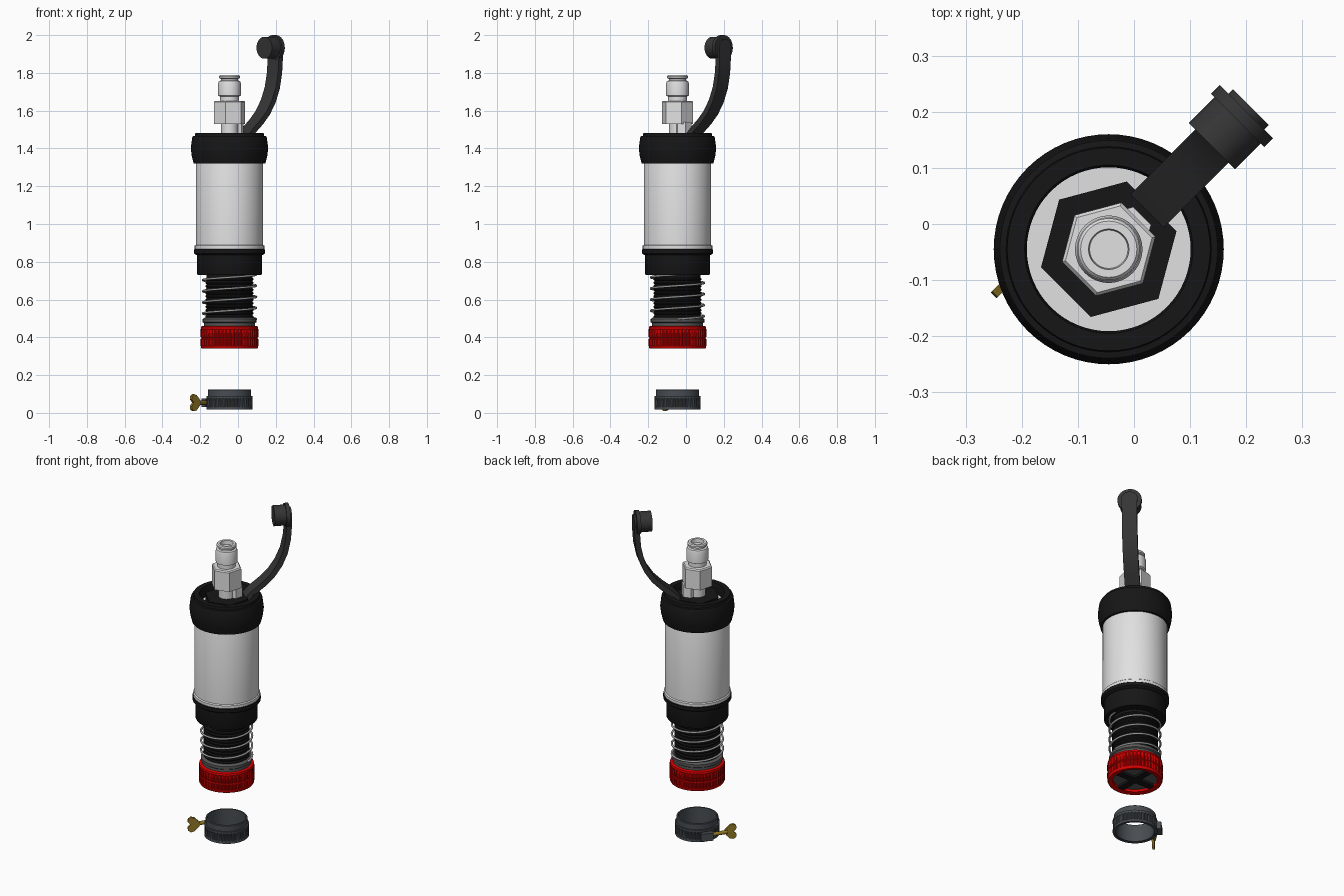
import bpy, bmesh, math
from mathutils import Vector, Matrix

if "Cube" in bpy.data.objects:
    bpy.data.objects.remove(bpy.data.objects["Cube"])

AXIS = Vector((-0.045, -0.045, 0))
OUT = Vector((1, 1, 0)).normalized()      # direction the strap leans
SIDE = Vector((-1, 1, 0)).normalized()    # across the strap
UP = Vector((0, 0, 1))


def material(name, r, g, b):
    m = bpy.data.materials.new(name)
    m.use_nodes = True
    m.diffuse_color = (r, g, b, 1)
    m.node_tree.nodes["Principled BSDF"].inputs["Base Color"].default_value = (r, g, b, 1)
    return m


BLACK = material("black rubber", 0.008, 0.008, 0.008)
STRAP = material("charcoal strap", 0.035, 0.035, 0.035)
WHITE = material("pale metal", 0.75, 0.75, 0.75)
RED = material("red", 0.7, 0.0, 0.0)
STEEL = material("spring steel", 0.35, 0.36, 0.35)
GREY = material("dark grey", 0.1, 0.1, 0.1)
SLATE = material("slate", 0.065, 0.075, 0.085)
BRASS = material("brass", 0.3, 0.2, 0.02)


def finish(name, bm, mat, angle=35, loc=AXIS):
    bmesh.ops.recalc_face_normals(bm, faces=bm.faces)
    me = bpy.data.meshes.new(name)
    bm.to_mesh(me)
    bm.free()
    for p in me.polygons:
        p.use_smooth = True
    me.set_sharp_from_angle(angle=math.radians(angle))
    me.materials.append(mat)
    ob = bpy.data.objects.new(name, me)
    ob.location = loc
    bpy.context.scene.collection.objects.link(ob)
    return ob


def lathe(name, profile, mat, sides=64, ring=False, phase=0, flute=None):
    """Turn (radius, z) points; ring closes the profile, flute = (z low, z high, depth) adds ribs."""
    bm = bmesh.new()
    loops = []
    for r, z in profile:
        loop = []
        for i in range(sides):
            a = math.tau * i / sides + phase
            rr = r
            if flute and flute[0] <= z <= flute[1] and i % 4 > 1:
                rr -= flute[2]
            loop.append(bm.verts.new((rr * math.cos(a), rr * math.sin(a), z)))
        loops.append(loop)
    pairs = list(zip(loops, loops[1:]))
    if ring:
        pairs.append((loops[-1], loops[0]))
    else:
        bm.faces.new(loops[0])
        bm.faces.new(loops[-1])
    for lo, hi in pairs:
        for i in range(sides):
            j = (i + 1) % sides
            bm.faces.new((lo[i], lo[j], hi[j], hi[i]))
    return finish(name, bm, mat)


def rod(name, start, end, radius, mat, sides=32):
    bm = bmesh.new()
    d = end - start
    m = Matrix.Translation((start + end) / 2) @ d.to_track_quat("Z", "Y").to_matrix().to_4x4()
    bmesh.ops.create_cone(bm, cap_ends=True, segments=sides, radius1=radius, radius2=radius,
                          depth=d.length, matrix=m)
    return finish(name, bm, mat)


def box(name, centre, size, axes, mat):
    bm = bmesh.new()
    m = Matrix([a * s for a, s in zip(axes, size)]).transposed().to_4x4()
    bmesh.ops.create_cube(bm, size=1, matrix=Matrix.Translation(centre) @ m)
    return finish(name, bm, mat)


# Main canister and its collars
lathe("canister_body", [(0.184, 0.86), (0.184, 0.885), (0.178, 0.89), (0.178, 1.34), (0.15, 1.42)], WHITE)
lathe("upper_collar", [(0.17, 1.32), (0.19, 1.32), (0.2, 1.36), (0.205, 1.4), (0.198, 1.455),
                       (0.194, 1.465), (0.183, 1.467), (0.181, 1.483), (0.15, 1.483),
                       (0.146, 1.47), (0.146, 1.36)], BLACK, ring=True)
lathe("lower_collar", [(0.168, 0.73), (0.171, 0.735), (0.171, 0.835), (0.183, 0.84),
                       (0.188, 0.845), (0.188, 0.865), (0.18, 0.872)], BLACK)

# Threaded inner tube
thread = [(0.125, 0.46)]
for k in range(12):
    z = 0.5 + k * 0.018
    thread += [(0.121, z), (0.127, z + 0.006), (0.127, z + 0.011), (0.121, z + 0.017)]
lathe("inner_tube", thread + [(0.121, 0.74)], BLACK)
lathe("spring_seat", [(0.135, 0.45), (0.135, 0.475), (0.142, 0.48), (0.142, 0.497), (0.13, 0.505)], GREY)

# Coil spring
curve = bpy.data.curves.new("spring", "CURVE")
curve.dimensions = "3D"
curve.bevel_depth = 0.006
curve.bevel_resolution = 2
curve.use_fill_caps = True
turns, steps = 4, 40
spline = curve.splines.new("POLY")
spline.points.add(turns * steps)
for i, p in enumerate(spline.points):
    a = math.tau * i / steps
    p.co = (0.141 * math.cos(a), 0.141 * math.sin(a), 0.497 + 0.235 * i / (turns * steps), 1)
spline.use_smooth = True
curve.materials.append(STEEL)
spring = bpy.data.objects.new("spring", curve)
spring.location = AXIS
bpy.context.scene.collection.objects.link(spring)

# Ribbed red end ring with a crossed grille underneath
lathe("end_ring", [(0.122, 0.345), (0.148, 0.34), (0.152, 0.348), (0.152, 0.355), (0.153, 0.357),
                   (0.153, 0.39), (0.148, 0.394), (0.148, 0.398), (0.153, 0.402), (0.153, 0.44),
                   (0.152, 0.445), (0.15, 0.456), (0.142, 0.46), (0.122, 0.46)],
      RED, sides=192, ring=True, flute=(0.356, 0.441, 0.005))
lathe("grille_plate", [(0.125, 0.36), (0.125, 0.45)], GREY)
for n, (a, b) in enumerate(((OUT, SIDE), (SIDE, -OUT))):
    turn = Matrix.Rotation(math.radians(45), 3, "Z")
    box(f"grille_bar_{n + 1}", Vector((0, 0, 0.354)), (0.245, 0.04, 0.016), (turn @ a, turn @ b, UP), BLACK)

# Top hex base and hose fitting
PHASE = math.radians(15)
lathe("hex_base", [(0.125, 1.4), (0.125, 1.468)], BLACK, sides=6, phase=PHASE)
stub = lathe("fitting_stub", [(0.045, 1.46), (0.045, 1.54)], WHITE, sides=6, phase=PHASE)
stub.location += OUT * 0.045
lathe("fitting_stem", [(0.045, 1.46), (0.045, 1.54)], WHITE, sides=32)
lathe("fitting_nut", [(0.086, 1.53), (0.086, 1.645), (0.08, 1.652)], WHITE, sides=6, phase=PHASE)
lathe("fitting_nozzle", [(0.05, 1.65), (0.05, 1.675), (0.06, 1.68), (0.06, 1.745), (0.056, 1.757),
                         (0.045, 1.76), (0.045, 1.768), (0.055, 1.772), (0.055, 1.782), (0.05, 1.788),
                         (0.036, 1.788), (0.034, 1.765)], WHITE)

# Curved strap, a flat band swept in the diagonal plane
path = [(0.1, 1.45), (0.15, 1.5), (0.2, 1.54), (0.25, 1.59), (0.29, 1.65), (0.32, 1.72),
        (0.337, 1.8), (0.343, 1.88), (0.343, 1.94)]
path = [Vector(p) for p in path]
bm = bmesh.new()
previous = None
for i, p in enumerate(path):
    t = (path[min(i + 1, len(path) - 1)] - path[max(i - 1, 0)]).normalized()
    normal = Vector((t.y, -t.x)) * 0.015
    section = []
    for s, w in ((1, 1), (1, -1), (-1, -1), (-1, 1)):
        q = p + normal * s
        section.append(bm.verts.new(OUT * q.x + SIDE * (0.042 * w) + UP * q.y))
    if previous:
        for k in range(4):
            j = (k + 1) % 4
            bm.faces.new((previous[k], previous[j], section[j], section[k]))
    else:
        bm.faces.new(section)
    previous = section
bm.faces.new(previous)
finish("strap", bm, STRAP)

# Dust cap on the strap end
def cap_point(u):
    return OUT * u + UP * 1.933

rod("dust_cap", cap_point(0.26), cap_point(0.335), 0.058, STRAP, 48)
rod("dust_cap_flange", cap_point(0.325), cap_point(0.347), 0.067, STRAP, 48)
rod("dust_cap_face", cap_point(0.345), cap_point(0.358), 0.045, STRAP, 48)

# Loose hose clamp below
lathe("clamp_sleeve", [(0.105, 0.02), (0.115, 0.02), (0.115, 0.122), (0.112, 0.125), (0.105, 0.125)],
      SLATE, ring=True)
lathe("clamp_band", [(0.113, 0.018), (0.123, 0.018), (0.123, 0.03), (0.122, 0.032), (0.122, 0.075),
                     (0.123, 0.077), (0.123, 0.09), (0.113, 0.09)],
      SLATE, sides=160, ring=True, flute=(0.031, 0.076, 0.004))

# Clamp screw housing and wing key
def clamp_point(n, s, z=0.054):
    return SIDE * n - OUT * s + UP * z

box("screw_housing", clamp_point(0.13, 0.03), (0.03, 0.07, 0.045), (SIDE, OUT, UP), SLATE)
rod("clamp_screw", clamp_point(0.125, 0.0), clamp_point(0.092, 0.15), 0.011, BRASS, 16)
for n, sign in enumerate((1, -1)):
    bm = bmesh.new()
    outline = [(0.13, 0), (0.145, 0.02), (0.165, 0.04), (0.185, 0.045), (0.2, 0.035),
               (0.203, 0.018), (0.19, 0.004), (0.185, 0)]
    face = bm.faces.new([bm.verts.new(clamp_point(0.08, s, 0.054 + sign * h)) for s, h in outline])
    extruded = bmesh.ops.extrude_face_region(bm, geom=[face])["geom"]
    bmesh.ops.translate(bm, vec=SIDE * 0.014, verts=[v for v in extruded if isinstance(v, bmesh.types.BMVert)])
    finish(f"wing_key_{n + 1}", bm, BRASS)
